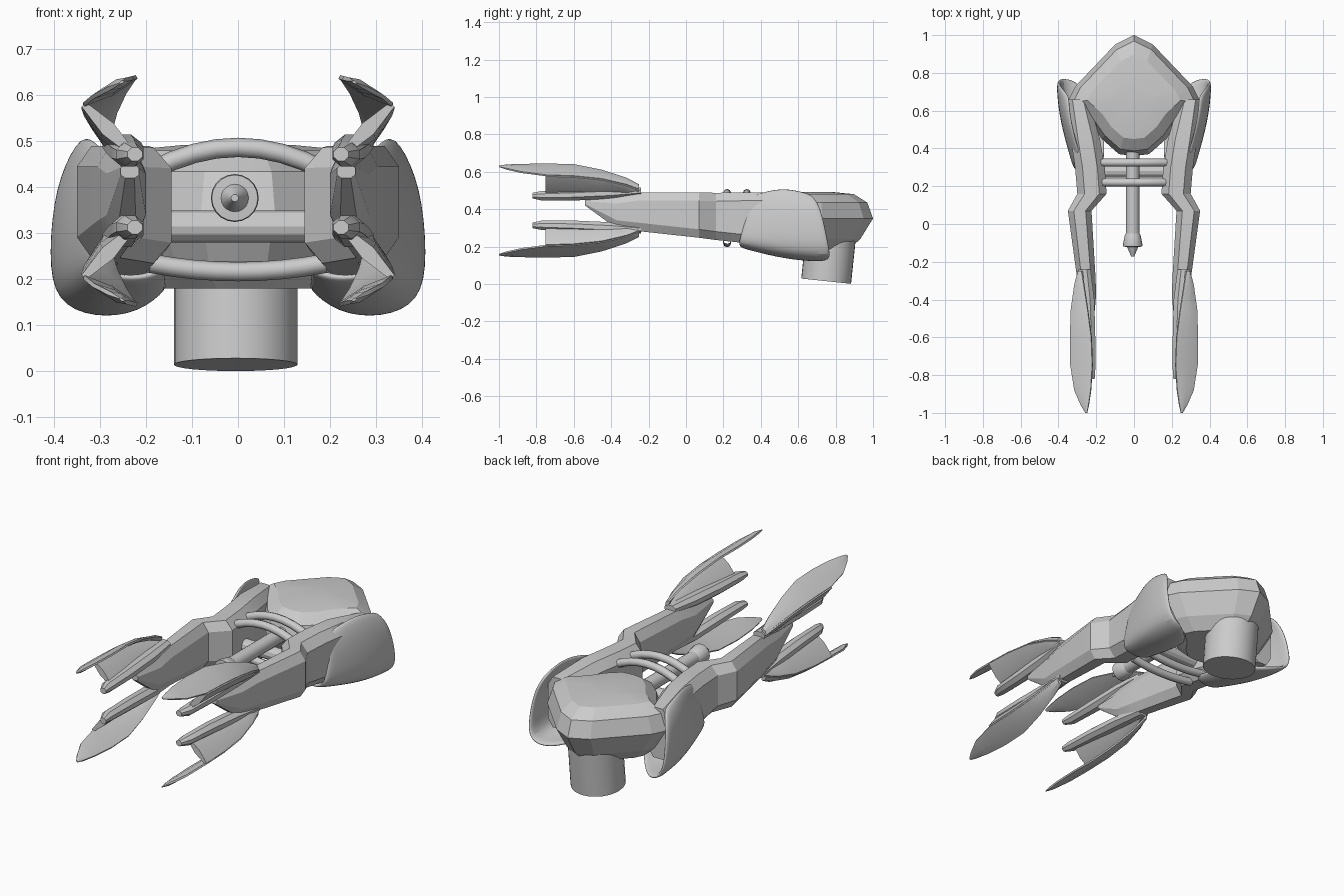
import bpy, bmesh, math
from mathutils import Vector, Matrix

if "Cube" in bpy.data.objects:
    bpy.data.objects.remove(bpy.data.objects["Cube"])


def finish(name, bm, origin=(0, 0, 0), axes=None, angle=25):
    bmesh.ops.recalc_face_normals(bm, faces=bm.faces)
    me = bpy.data.meshes.new(name)
    bm.to_mesh(me)
    bm.free()
    ob = bpy.data.objects.new(name, me)
    ob.location = origin
    bpy.context.collection.objects.link(ob)
    bpy.ops.object.select_all(action='DESELECT')
    ob.select_set(True)
    bpy.context.view_layer.objects.active = ob
    bpy.ops.object.shade_smooth_by_angle(angle=math.radians(angle))
    if axes:
        m = ob.modifiers.new("Mirror", 'MIRROR')
        m.use_axis = axes
        m.use_mirror_merge = False
    return ob


def loft(bm, sections, closed=True, caps=True):
    rings = [[bm.verts.new(p) for p in s] for s in sections]
    n = len(rings[0])
    for a, b in zip(rings, rings[1:]):
        for i in range(n if closed else n - 1):
            j = (i + 1) % n
            bm.faces.new((a[i], a[j], b[j], b[i]))
    if caps:
        bm.faces.new(rings[0])
        bm.faces.new(rings[-1])


def chamfered(y, x0, x1, z0, z1, k=0.25):
    cx, cz = (x1 - x0) * k, min((z1 - z0) * k, 0.045)
    return [(x0 + cx, y, z0), (x1 - cx, y, z0), (x1, y, z0 + cz), (x1, y, z1 - cz),
            (x1 - cx, y, z1), (x0 + cx, y, z1), (x0, y, z1 - cz), (x0, y, z0 + cz)]


def blade(y, a, b, th):
    # lens-shaped section between two xz points
    a, b = Vector(a), Vector(b)
    d = (b - a).normalized()
    n = Vector((-d.y, d.x)) * th
    m = (a + b) / 2
    pts = (a - n * .4, m - n, b - n * .4, b + n * .4, m + n, a + n * .4)
    return [(p.x, y, p.y) for p in pts]


# Central faceted hub
half = [(0, 1), (.1, .95), (.31, .73), (.35, .65), (.24, .55), (.17, .45), (.08, .37), (0, .36)]
outline = half + [(-x, y) for x, y in half[-2:0:-1]]
bm = bmesh.new()
loft(bm, [[(x * s, .66 + (y - .66) * s, z) for x, y in outline] for z, s in
          ((.18, .6), (.24, .8), (.35, 1), (.435, .91), (.48, .7), (.492, .35))])
finish("hub", bm, angle=12)

# Tilted mounting cylinder
bm = bmesh.new()
bmesh.ops.create_cone(bm, cap_ends=True, segments=32, radius1=.134, radius2=.134, depth=.3,
                      matrix=Matrix.Translation((-.005, .765, .164)) @ Matrix.Rotation(math.radians(-6), 4, 'X'))
finish("mount_cylinder", bm)

# Forearms
bm = bmesh.new()
loft(bm, [chamfered(*s) for s in (
    (-.54, .215, .255, .42, .45), (-.37, .20, .285, .295, .475), (-.26, .205, .305, .283, .49),
    (.07, .225, .35, .247, .49), (.16, .145, .30, .235, .487), (.30, .155, .312, .22, .49),
    (.45, .18, .335, .20, .49), (.66, .24, .355, .19, .46))])
finish("forearm", bm, axes=(True, False, False))

# Curved shoulder shells: J-shaped section swept along y
front = [(.285, .36, .475), (.305, .33, .40), (.312, .295, .27), (.305, .28, .225),
         (.26, .285, .205), (.20, .29, .205), (.16, .30, .225)]
rear = [(.345, .68, .475), (.388, .725, .40), (.403, .755, .25), (.39, .775, .155),
        (.31, .765, .125), (.22, .67, .135), (.155, .58, .19)]
rows = []
for k in range(8):
    t = k / 7
    e = math.sin(t * math.pi / 2)
    bump = .035 * math.sin(math.pi * t)
    row = []
    for i, (a, b) in enumerate(zip(front, rear)):
        w = max(0, 1 - i / 2)
        row.append((a[0] + (b[0] - a[0]) * e, a[1] + (b[1] - a[1]) * t,
                    a[2] + (b[2] - a[2]) * e + bump * w))
    rows.append(row)
bm = bmesh.new()
loft(bm, rows, closed=False, caps=False)
ob = finish("shoulder_shell", bm, axes=(True, False, False), angle=60)
sol = ob.modifiers.new("Thickness", 'SOLIDIFY')
sol.thickness = .022
sol.offset = 0
sub = ob.modifiers.new("Smooth", 'SUBSURF')
sub.levels = sub.render_levels = 2

# Gripper petals: leaf blade, web and finger, mirrored four ways
C = .3925
stations = [  # y, web foot, outer ridge, blade edge
    (-.25, (.25, .485), (.295, .505), (.275, .53)),
    (-.32, (.25, .475), (.312, .53), (.265, .565)),
    (-.45, (.245, .475), (.33, .56), (.245, .607)),
    (-.60, (.235, .475), (.335, .575), (.225, .637)),
    (-.75, (.23, .475), (.335, .58), (.22, .64)),
    (-.88, None, (.315, .597), (.228, .638)),
    (-.96, None, (.28, .615), (.24, .635)),
    (-1.0, None, (.257, .626), (.248, .632))]
bm = bmesh.new()
loft(bm, [blade(y, d, e, .011 if y > -.99 else .003) for y, b, d, e in stations])
loft(bm, [blade(y, b, d, .017) for y, b, d, e in stations if b])
loft(bm, [chamfered(*s, .3) for s in (
    (-.24, .23, .295, .475, .515), (-.40, .21, .285, .455, .515), (-.60, .205, .275, .446, .505),
    (-.77, .205, .265, .446, .497), (-.82, .208, .24, .457, .487))])
bmesh.ops.translate(bm, verts=bm.verts, vec=(0, 0, -C))
finish("gripper_petal", bm, (0, 0, C), (True, False, True), 30)

# Central probe: turned profile (y, radius)
bm = bmesh.new()
prof = [(.42, .036), (-.05, .036), (-.06, .042), (-.11, .052), (-.12, .05),
        (-.121, .03), (-.165, .011), (-.172, .008)]
loft(bm, [[(-.007 + r * math.cos(a * math.pi / 10), y, .377 + r * math.sin(a * math.pi / 10))
           for a in range(20)] for y, r in prof])
finish("probe", bm)

# Cross bar between the arms
bm = bmesh.new()
bmesh.ops.create_cone(bm, cap_ends=True, segments=12, radius1=.035, radius2=.035, depth=.4,
                      matrix=Matrix.Translation((0, .28, .315)) @ Matrix.Rotation(math.pi / 2, 4, 'Y'))
finish("cross_bar", bm)

# Arched hoses above and below
for y in (.22, .325):
    for name, ze, zm in (("upper_hose", .435, .487), ("lower_hose", .235, .217)):
        cu = bpy.data.curves.new(name, 'CURVE')
        cu.dimensions = '3D'
        cu.bevel_depth = .021
        cu.bevel_resolution = 2
        sp = cu.splines.new('POLY')
        sp.points.add(8)
        for i, p in enumerate(sp.points):
            u = i / 4 - 1
            p.co = (.19 * u, y, zm + (ze - zm) * u * u, 1)
        bpy.context.collection.objects.link(bpy.data.objects.new(name, cu))
